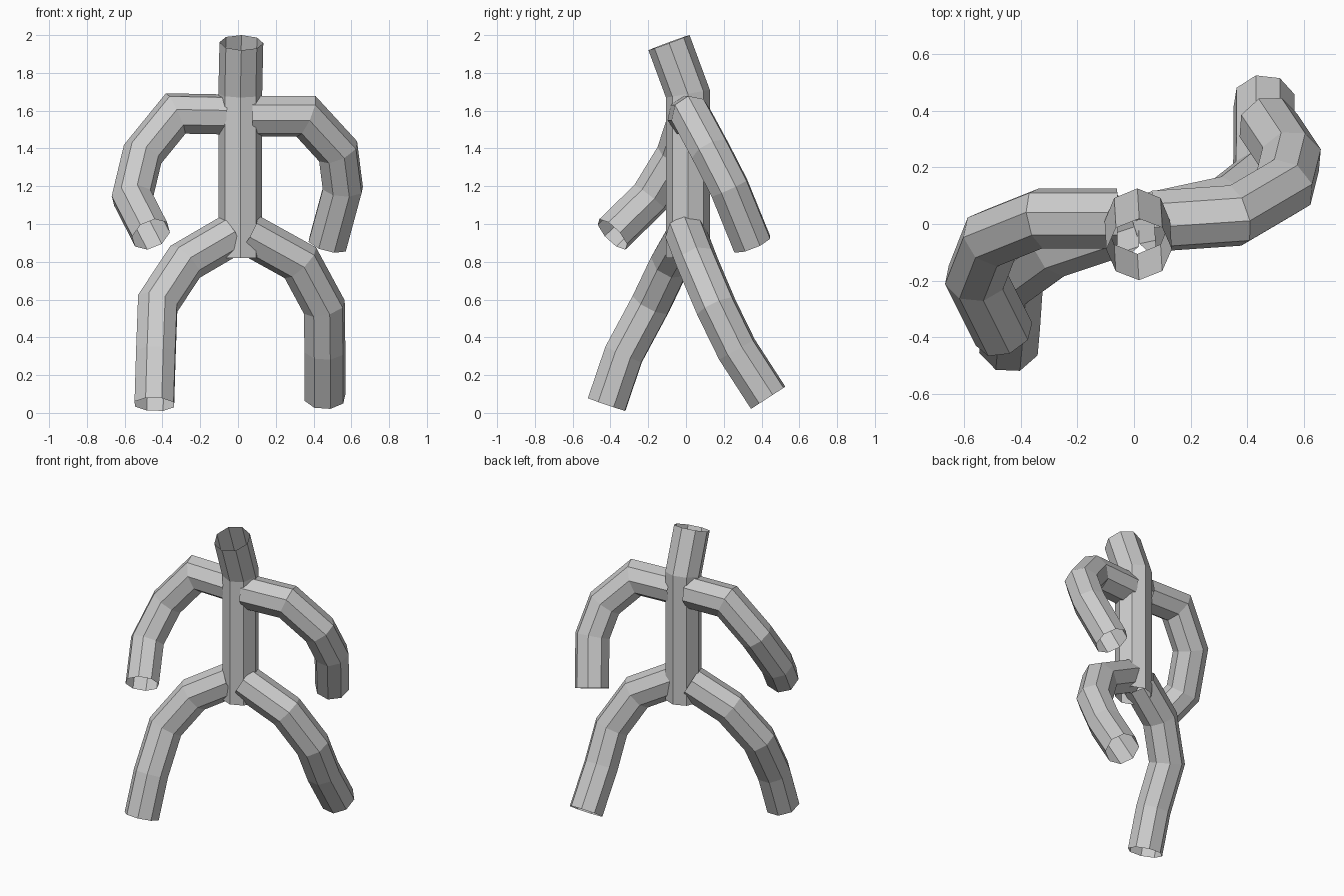
import bpy, bmesh, math
from mathutils import Vector

if "Cube" in bpy.data.objects:
    bpy.data.objects.remove(bpy.data.objects["Cube"])

SIDES = 8


def tube(name, pts, radius, ref, phase=0.0):
    """Open-ended octagonal pipe with mitred joints along a path."""
    pts = [Vector(p) for p in pts]
    dirs = [(b - a).normalized() for a, b in zip(pts, pts[1:])]
    ref = Vector(ref)
    u = (ref - dirs[0] * ref.dot(dirs[0])).normalized()
    v = dirs[0].cross(u)
    ring = []
    for i in range(SIDES):
        a = phase + 2 * math.pi * i / SIDES
        ring.append(pts[0] + radius * (math.cos(a) * u + math.sin(a) * v))
    bm = bmesh.new()
    rings = [[bm.verts.new(p) for p in ring]]
    for k, d in enumerate(dirs):
        # slide the ring along the segment to the next mitre plane
        nxt = dirs[min(k + 1, len(dirs) - 1)]
        n = (d + nxt).normalized()
        ring = [p + d * ((pts[k + 1] - p).dot(n) / d.dot(n)) for p in ring]
        rings.append([bm.verts.new(p) for p in ring])
    for lo, hi in zip(rings, rings[1:]):
        for i in range(SIDES):
            j = (i + 1) % SIDES
            bm.faces.new((lo[i], lo[j], hi[j], hi[i]))
    mesh = bpy.data.meshes.new(name)
    bm.to_mesh(mesh)
    bm.free()
    ob = bpy.data.objects.new(name, mesh)
    bpy.context.collection.objects.link(ob)
    return ob


# torso and forward-leaning neck
tube("torso_and_neck", [(0.012, 0.01, 0.82), (0.012, 0.01, 1.69), (0.018, -0.09, 1.96)],
     0.116, (1, 0, 0))

# arms
tube("arm_left_side", [(-0.06, 0.02, 1.58), (-0.33, 0.02, 1.585), (-0.505, -0.05, 1.37),
                       (-0.56, -0.19, 1.14), (-0.46, -0.39, 0.945)], 0.108, (0, 0, 1), 0.2)
tube("arm_right_side", [(0.07, 0.01, 1.57), (0.36, 0.03, 1.57), (0.53, 0.13, 1.385),
                        (0.555, 0.23, 1.19), (0.475, 0.35, 0.895)], 0.11, (0, 0, 1), 0.2)

# striding legs
tube("leg_left_side", [(-0.04, 0.0, 0.94), (-0.28, -0.08, 0.80), (-0.425, -0.185, 0.58),
                       (-0.435, -0.33, 0.31), (-0.443, -0.42, 0.045)], 0.112, (0, 0, 1), 0.2)
tube("leg_right_side", [(0.05, 0.0, 0.95), (0.33, 0.06, 0.795), (0.457, 0.16, 0.56),
                        (0.46, 0.27, 0.335), (0.46, 0.435, 0.08)], 0.112, (0, 0, 1), 0.2)
